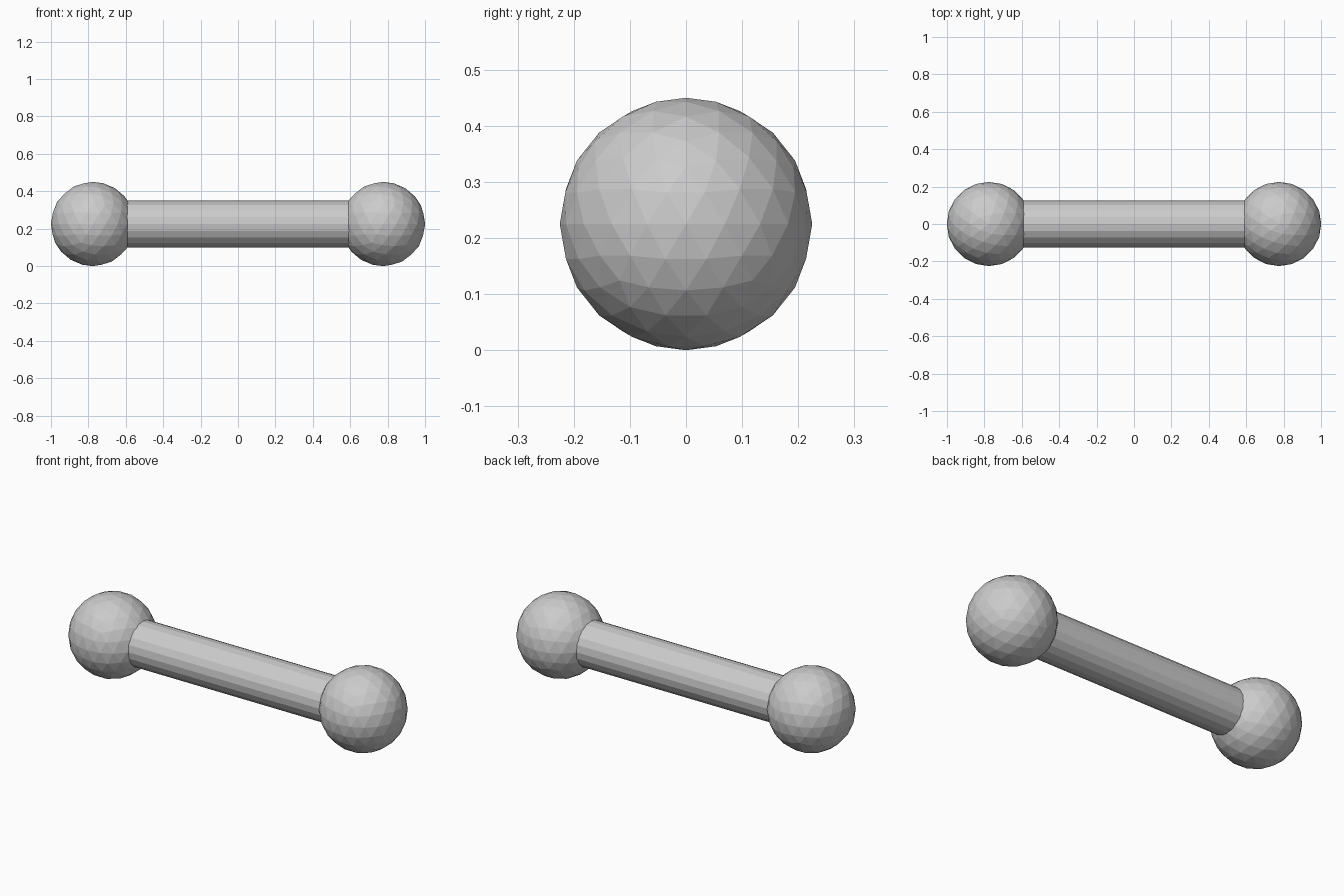
import bpy
import math

if "Cube" in bpy.data.objects:
    bpy.data.objects.remove(bpy.data.objects["Cube"])

R = 0.225       # ball radius
X = 0.776       # ball centre offset
BAR_R = 0.125   # handle radius

# End balls: flat-faceted icospheres
for side, name in ((-1, "left_ball"), (1, "right_ball")):
    bpy.ops.mesh.primitive_ico_sphere_add(subdivisions=3, radius=R,
                                          location=(side * X, 0, R))
    bpy.context.object.name = name

# Handle bar running into both balls
bpy.ops.mesh.primitive_cylinder_add(vertices=20, radius=BAR_R, depth=2 * 0.62,
                                    location=(0, 0, R),
                                    rotation=(0, math.pi / 2, 0))
bpy.context.object.name = "handle"
